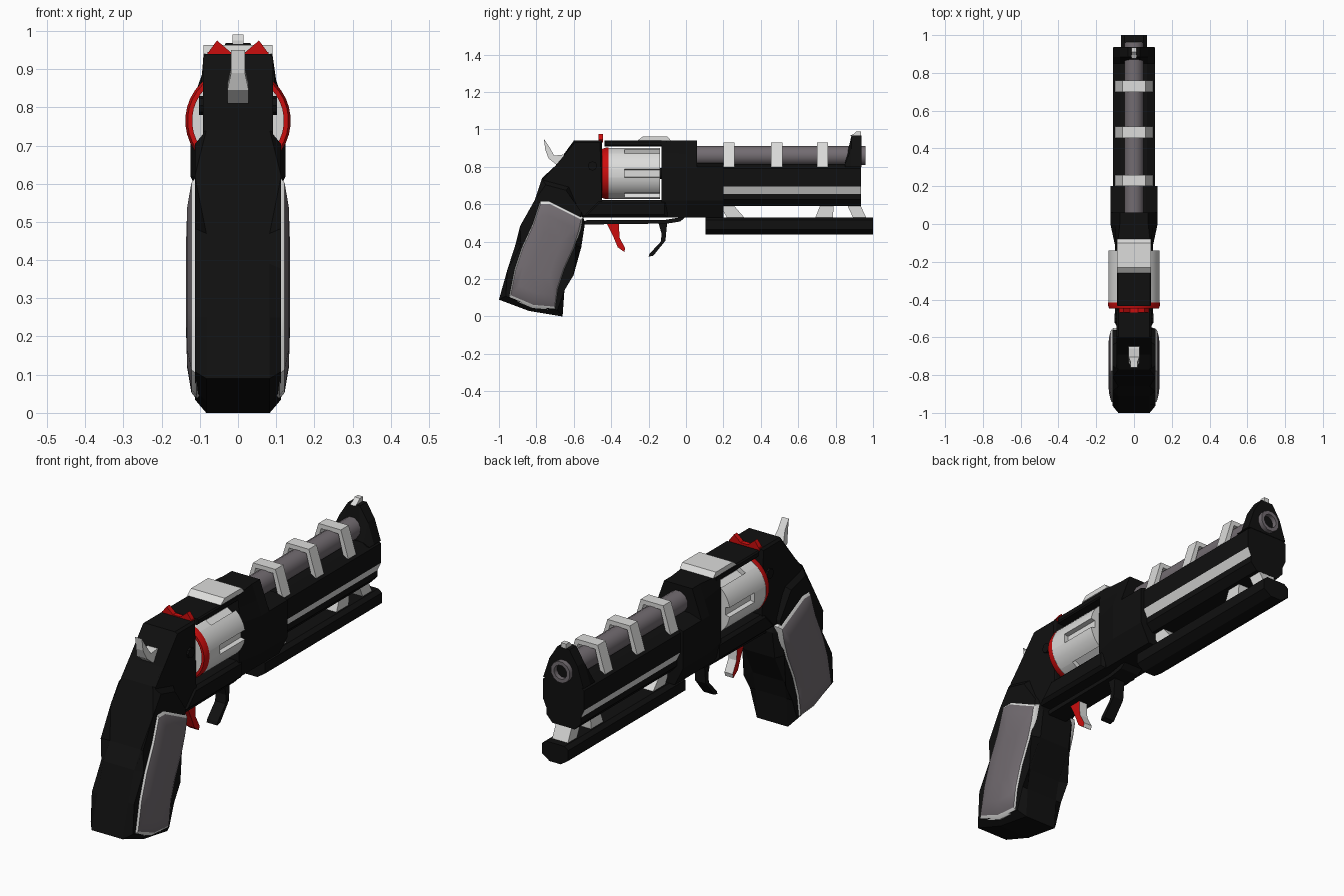
import bpy, bmesh, math
from mathutils import Vector

if "Cube" in bpy.data.objects:
    bpy.data.objects.remove(bpy.data.objects["Cube"])


def material(name, rgb):
    m = bpy.data.materials.new(name)
    m.diffuse_color = (*rgb, 1)
    m.use_nodes = True
    m.node_tree.nodes["Principled BSDF"].inputs["Base Color"].default_value = m.diffuse_color
    return m


BLACK = material("black", (0.005, 0.005, 0.005))
LIGHT = material("light_grey", (0.72, 0.72, 0.71))
STEEL = material("dark_steel", (0.17, 0.15, 0.165))
RED = material("red", (0.60, 0.004, 0.004))


def finish(name, bm, mats, paint=None, smooth=False):
    """Turn a bmesh into an object; paint(face) gives a material index."""
    bmesh.ops.recalc_face_normals(bm, faces=bm.faces)
    bm.normal_update()
    for f in bm.faces:
        f.smooth = smooth
        if paint:
            f.material_index = paint(f)
    for e in bm.edges:
        e.smooth = smooth and e.calc_face_angle(3) < math.radians(32)
    me = bpy.data.meshes.new(name)
    bm.to_mesh(me)
    bm.free()
    for m in mats:
        me.materials.append(m)
    ob = bpy.data.objects.new(name, me)
    bpy.context.collection.objects.link(ob)
    return ob


def skin(loops):
    """Bridge equal-length loops of points and cap both ends."""
    bm = bmesh.new()
    rings = [[bm.verts.new(p) for p in loop] for loop in loops]
    n = len(rings[0])
    for a, b in zip(rings, rings[1:]):
        for i in range(n):
            j = (i + 1) % n
            bm.faces.new((a[i], a[j], b[j], b[i]))
    bm.faces.new(rings[0])
    bm.faces.new(rings[-1])
    return bm


def prism(name, pts, w, mat, chamfer=0.0, x=0.0, paint=None):
    """Side profile of (y, z) points, widened to x - w .. x + w."""
    bm = skin([[(x + s * w, y, z) for y, z in pts] for s in (-1, 1)])
    if chamfer:
        rim = [e for e in bm.edges if abs(e.verts[0].co.x - e.verts[1].co.x) < 1e-6]
        bmesh.ops.bevel(bm, geom=rim, offset=chamfer, segments=1, affect='EDGES')
    mats = mat if isinstance(mat, list) else [mat]
    return finish(name, bm, mats, paint)


def loft(name, sections, mats, paint=None):
    """Mirrored (x, z) half outlines placed at each y."""
    loops = []
    for y, half in sections:
        ring = list(half) + [(-x, z) for x, z in reversed(half)]
        loops.append([(x, y, z) for x, z in ring])
    return finish(name, skin(loops), mats, paint)


def lathe(name, prof, cz, sides, mats, paint=None):
    """(y, radius) outline spun around a y axis at height cz."""
    ang = [2 * math.pi * (i + 0.5) / sides for i in range(sides)]
    loops = [[(r * math.cos(a), y, cz + r * math.sin(a)) for a in ang] for y, r in prof]
    return finish(name, skin(loops), mats, paint, smooth=True)


# --- grip and its side panels
prism("grip", [(-.77, .74), (-.81, .62), (-.86, .47), (-.91, .39), (-.955, .25),
               (-1, .09), (-.84, .03), (-.66, 0), (-.65, .14), (-.63, .23),
               (-.56, .37), (-.54, .5), (-.56, .56), (-.62, .70)], .113, BLACK, .03)

panel = [(-.78, .62), (-.73, .62), (-.55, .53), (-.565, .46), (-.595, .37), (-.65, .25),
         (-.685, .14), (-.70, .035), (-.82, .045), (-.95, .10), (-.92, .25), (-.88, .37), (-.82, .5)]
cy = sum(p[0] for p in panel) / len(panel)
cz = sum(p[1] for p in panel) / len(panel)
for side, s in (("right", 1), ("left", -1)):
    loops = [[(s * x, cy + (y - cy) * k, cz + (z - cz) * k) for y, z in panel]
             for x, k in ((.08, 1), (.108, 1), (.122, .94), (.133, .72), (.136, .4))]
    finish(side + "_grip_panel", skin(loops), [LIGHT, STEEL],
           lambda f: int(abs(f.calc_center_median().x) > .118), smooth=True)

# --- frame around the cylinder
prism("rear_frame", [(-.60, .94), (-.69, .80), (-.77, .74), (-.80, .62), (-.56, .53),
                     (-.44, .53), (-.45, .62), (-.45, .94)], .092, BLACK, .01)
prism("lower_frame", [(-.56, .53), (-.10, .53), (-.10, .622), (-.47, .622)], .10, BLACK, .015)
prism("top_strap", [(-.435, .91), (-.10, .91), (-.10, .94), (-.435, .94)], .09, BLACK, .006)
wide = [(.075, .94), (.10, .87), (.125, .80), (.125, .62), (.08, .53)]
loft("front_frame", [(-.13, [(.09, .94), (.095, .88), (.097, .80), (.097, .62), (.08, .53)]),
                     (0, wide), (.06, wide)], [BLACK])
low = [(.06, .82), (.125, .80), (.125, .62), (.08, .53)]
loft("frame_collar", [(.05, low), (.20, low)], [BLACK])
for side, s in (("right", 1), ("left", -1)):
    knob = [(-.50 + .025 * math.cos(a * math.pi / 4), .805 + .025 * math.sin(a * math.pi / 4))
            for a in range(8)]
    prism(side + "_knob", knob, .01, BLACK, x=s * .092)

# --- fluted cylinder with red rear rim
R, CZ = .137, .765
loops = []
for y, slot in ((-.42, R), (-.33, R), (-.33, .115), (-.14, .115)):
    ring = []
    for k in range(6):
        for d, r in [(-9.5, R), (-9.3, slot), (9.3, slot), (9.5, R)] + [(9.5 + 6.83 * i, R) for i in range(1, 6)]:
            a = math.radians(60 * k + d)
            ring.append((r * math.cos(a), y, CZ + r * math.sin(a)))
    loops.append(ring)
finish("fluted_cylinder", skin(loops), [LIGHT], smooth=True)
lathe("cylinder_rear_rim", [(-.415, R + .001), (-.43, R + .001), (-.448, .132), (-.448, .12), (-.435, .12)],
      CZ, 36, [RED, LIGHT], lambda f: int(len(f.verts) > 4))
lathe("cylinder_pin", [(-.46, .03), (-.12, .03)], CZ, 12, [BLACK])

# --- barrel, housing and muzzle
lathe("barrel", [(.04, .052), (.96, .052), (.96, .034), (.90, .034)], .86, 12, [STEEL, BLACK],
      lambda f: int(len(f.verts) > 4 and f.calc_center_median().y > .5))
body = [(.07, .815), (.11, .79), (.11, .695), (.092, .655), (.092, .625), (.06, .59)]
loft("barrel_housing", [(.18, body), (.935, body)], [BLACK, LIGHT],
     lambda f: int(.66 < f.calc_center_median().z < .69 and abs(f.normal.x) > .5))
peak = [(.032, .968), (.075, .90), (.108, .80)]
loft("muzzle_plate", [(.85, [(.05, .82), (.075, .815), (.108, .80)]),
                      (.885, peak), (.937, peak)], [BLACK])
prism("front_sight", [(.875, .965), (.895, .975), (.91, .99), (.935, .99), (.935, .965)], .014, LIGHT)

# --- arched clamps over the barrel
outer = [(-.10, .80), (-.06, .93), (.06, .93), (.10, .80)]
inner = [(.075, .80), (.046, .908), (-.046, .908), (-.075, .80)]
for i, y in enumerate((.20, .455, .70)):
    bm = bmesh.new()
    rings = [[bm.verts.new((x, yy, z)) for x, z in outer + inner] for yy in (y, y + .06)]
    for k in range(8):
        j = (k + 1) % 8
        bm.faces.new((rings[0][k], rings[0][j], rings[1][j], rings[1][k]))
    for r in rings:
        for k in range(3):
            bm.faces.new((r[k], r[k + 1], r[6 - k], r[7 - k]))
    finish("barrel_clamp_%d" % (i + 1), bm, [LIGHT])

# --- lower rail and slanted posts
rail = [(.05, .53), (.07, .515), (.07, .465), (.03, .438)]
loft("lower_rail", [(.105, rail), (1.0, rail)], [BLACK])
for i, (t0, t1, b0, b1) in enumerate(((.18, .25, .22, .315), (.72, .79, .69, .785), (.86, .93, .895, .965))):
    prism("rail_post_%d" % (i + 1), [(t0, .60), (t1, .60), (b1, .525), (b0, .525)], .042, LIGHT)

# --- trigger, guard and hammer
prism("guard_bar", [(-.57, .50), (-.53, .515), (-.12, .515), (0, .535), (-.03, .508), (-.10, .497), (-.54, .492)],
      .05, BLACK)
prism("trigger", [(-.43, .51), (-.36, .51), (-.355, .42), (-.325, .365), (-.33, .345), (-.365, .37), (-.39, .43)],
      .022, [RED, LIGHT], paint=lambda f: int(f.normal.y > .6))
prism("front_guard_lever", [(-.15, .51), (-.10, .51), (-.11, .405), (-.175, .325), (-.20, .32),
                            (-.195, .335), (-.135, .40), (-.13, .44)], .028, BLACK)
hammer = prism("hammer", [(-.76, .95), (-.73, .905), (-.705, .86), (-.66, .865), (-.62, .86), (-.62, .81),
                          (-.69, .81), (-.735, .845), (-.752, .89)], .028, LIGHT)
for v in hammer.data.vertices:
    if v.co.z > .87:
        v.co.x *= .65

# --- rear sight teeth and top plate
for side, s in (("right", 1), ("left", -1)):
    tooth = [(s * .082, .938), (s * .055, .975), (s * .02, .945), (s * .02, .935)]
    finish(side + "_rear_sight", skin([[(x, y, z) for x, z in tooth] for y in (-.468, -.445)]), [RED])
prism("rear_sight_base", [(-.468, .93), (-.445, .93), (-.445, .945), (-.468, .945)], .08, RED)
prism("top_plate", [(-.26, .94), (-.23, .963), (-.10, .963), (-.08, .94)], .09, LIGHT)
